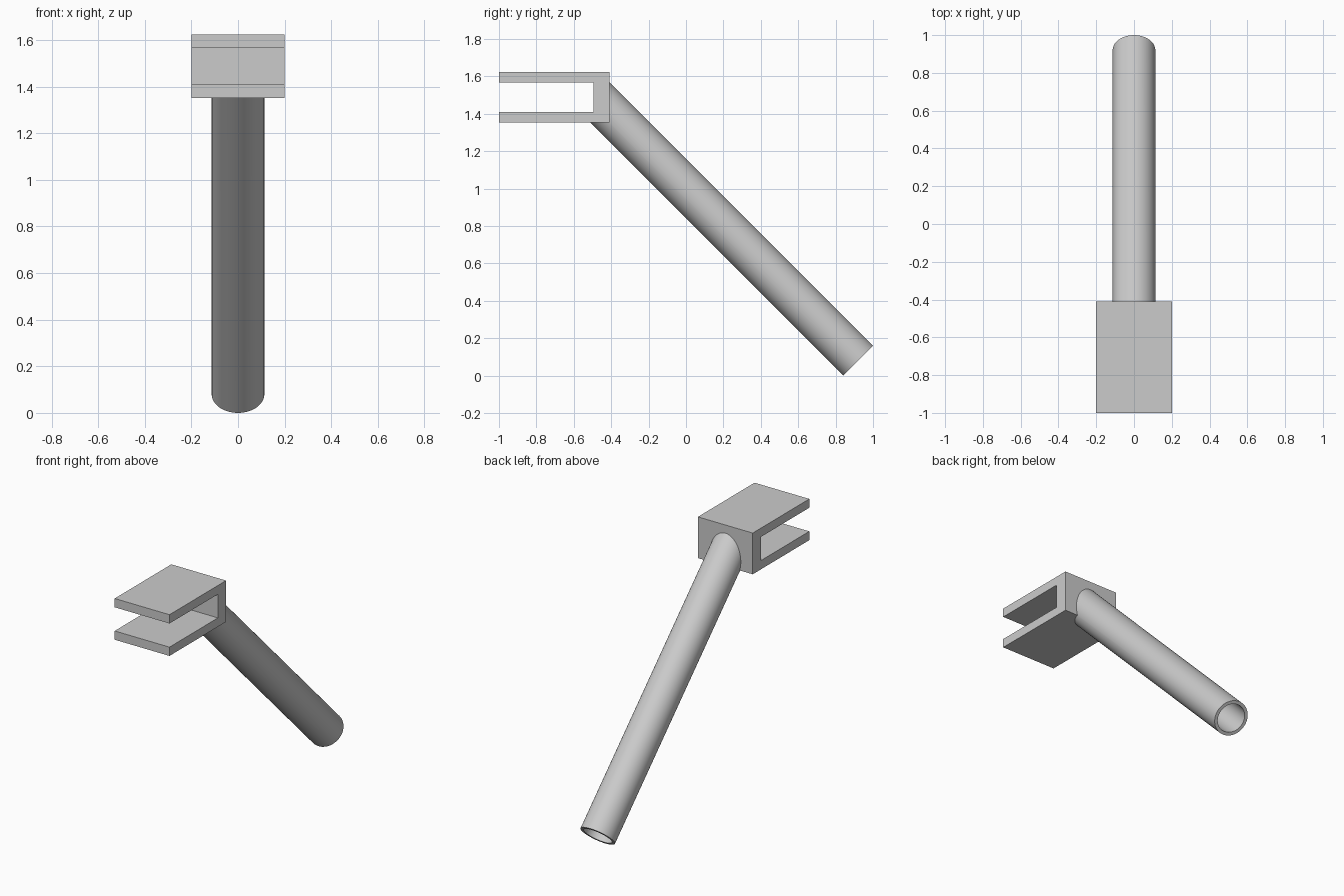
import bpy, bmesh, math
from mathutils import Vector

if "Cube" in bpy.data.objects:
    bpy.data.objects.remove(bpy.data.objects["Cube"], do_unlink=True)

grey = bpy.data.materials.new("plain_grey")
grey.use_nodes = True
grey.diffuse_color = (0.6, 0.6, 0.6, 1)
grey.node_tree.nodes["Principled BSDF"].inputs["Base Color"].default_value = grey.diffuse_color


def make_object(name, bm):
    bmesh.ops.recalc_face_normals(bm, faces=bm.faces)
    mesh = bpy.data.meshes.new(name)
    bm.to_mesh(mesh)
    bm.free()
    obj = bpy.data.objects.new(name, mesh)
    bpy.context.collection.objects.link(obj)
    mesh.materials.append(grey)
    return obj


# Clamp: C-shaped side profile extruded across x, open to the front
WIDTH, FRONT, BACK, WEB = 0.4, -1.0, -0.41, -0.495
BOTTOM, TOP, PLATE = 1.352, 1.624, 0.058
profile = [(FRONT, BOTTOM), (BACK, BOTTOM), (BACK, TOP), (FRONT, TOP),
           (FRONT, TOP - PLATE), (WEB, TOP - PLATE),
           (WEB, BOTTOM + PLATE), (FRONT, BOTTOM + PLATE)]
bm = bmesh.new()
face = bm.faces.new([bm.verts.new((-WIDTH / 2, y, z)) for y, z in profile])
extruded = bmesh.ops.extrude_face_region(bm, geom=[face])["geom"]
bmesh.ops.translate(bm, vec=(WIDTH, 0, 0),
                    verts=[v for v in extruded if isinstance(v, bmesh.types.BMVert)])
make_object("clamp", bm)

# Handle: hollow tube sloping down to the back at 45 degrees
OUTER, INNER, SIDES = 0.113, 0.092, 64
low_end = Vector((0, 0.92, 0.08))
axis = Vector((0, -1, 1)).normalized()
across = Vector((0, 1, 1)).normalized()
bm = bmesh.new()
rings = []
for radius, along in ((OUTER, 0), (OUTER, 2.2), (INNER, 2.2), (INNER, 0)):
    ring = []
    for i in range(SIDES):
        a = math.tau * i / SIDES
        offset = Vector((1, 0, 0)) * math.cos(a) + across * math.sin(a)
        ring.append(bm.verts.new(low_end + axis * along + offset * radius))
    rings.append(ring)
for k in range(4):
    r, s = rings[k], rings[(k + 1) % 4]
    for i in range(SIDES):
        j = (i + 1) % SIDES
        bm.faces.new((r[i], r[j], s[j], s[i]))
handle = make_object("handle_tube", bm)

# Cutter: trims the tube just inside the clamp body
bm = bmesh.new()
bmesh.ops.create_cube(bm, size=2)
bmesh.ops.translate(bm, verts=bm.verts, vec=(0, BACK - 0.01 - 1, BOTTOM + 0.01 + 1))
cutter = make_object("tube_cutter", bm)
cutter.hide_render = True
trim = handle.modifiers.new("trim", "BOOLEAN")
trim.operation, trim.solver, trim.object = "DIFFERENCE", "EXACT", cutter

bpy.ops.object.select_all(action="DESELECT")
handle.select_set(True)
bpy.context.view_layer.objects.active = handle
bpy.ops.object.modifier_apply(modifier="trim")
bpy.data.objects.remove(cutter, do_unlink=True)
bpy.ops.object.shade_smooth_by_angle(angle=math.radians(30))
